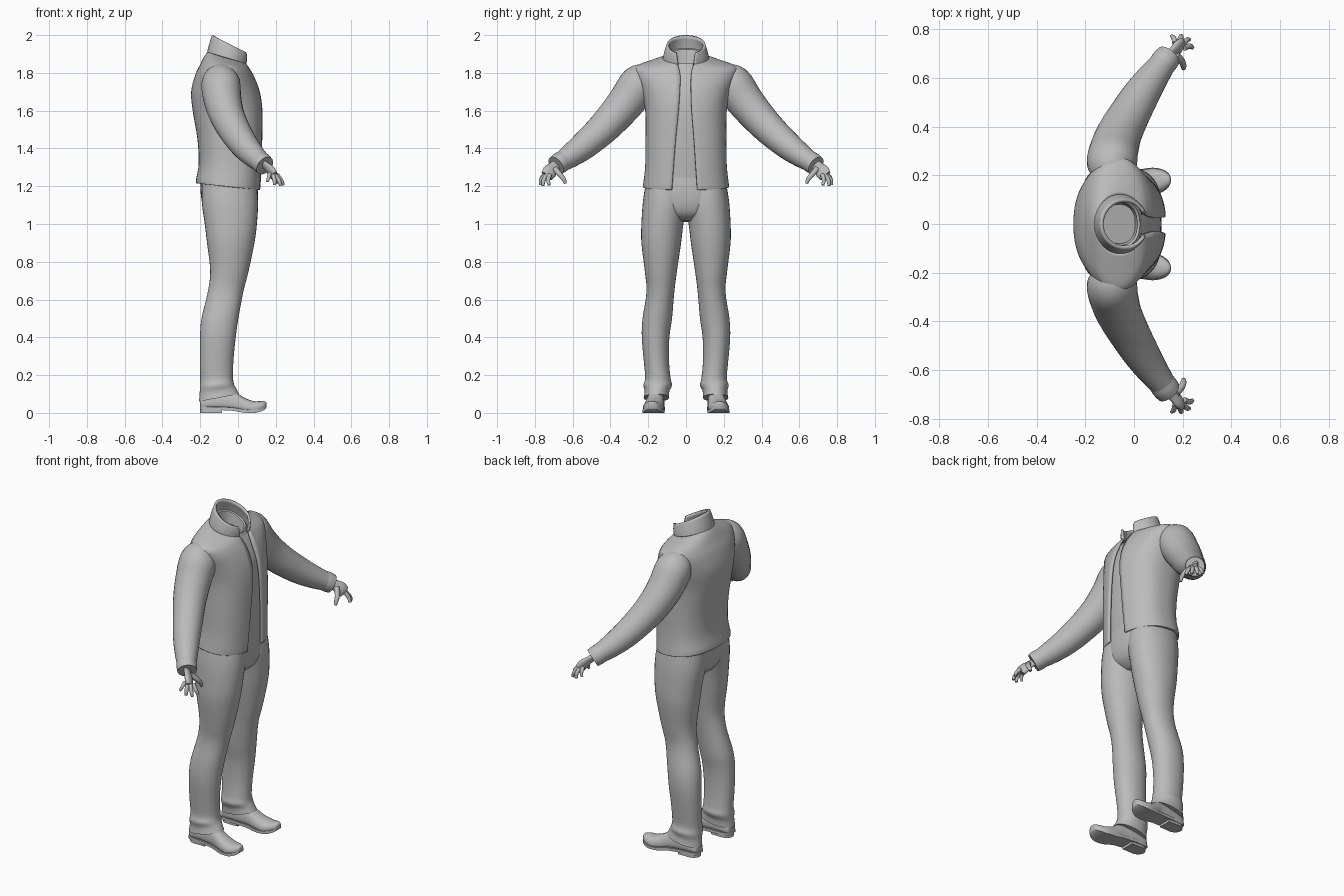
import bpy, bmesh, math
from mathutils import Vector

mat = bpy.data.materials.new("plain grey")
mat.diffuse_color = (0.5, 0.5, 0.5, 1)


def smooth_rows(rows, n):
    """Catmull-Rom resampling of rows of numbers, n steps per span."""
    out = []
    for i in range(len(rows) - 1):
        p = [rows[max(i - 1, 0)], rows[i], rows[i + 1], rows[min(i + 2, len(rows) - 1)]]
        for k in range(n):
            t = k / n
            out.append([0.5 * (2 * b + (c - a) * t + (2 * a - 5 * b + 4 * c - d) * t * t
                               + (3 * b - a - 3 * c + d) * t ** 3) for a, b, c, d in zip(*p)])
    return out + [list(rows[-1])]


def loft(name, rings, closed=True, caps=(True, True), thick=0, mirror=False, angle=40):
    """Skin a list of point rings; closed wraps each ring round."""
    bm = bmesh.new()
    vs = [[bm.verts.new((p[0], -p[1] if mirror else p[1], p[2])) for p in r] for r in rings]
    n = len(vs[0])
    for a, b in zip(vs, vs[1:]):
        for i in range(n if closed else n - 1):
            j = (i + 1) % n
            bm.faces.new((a[i], a[j], b[j], b[i]))
    if closed:
        for use, r in zip(caps, (vs[0], vs[-1])):
            if use:
                bm.faces.new(r)
    bmesh.ops.recalc_face_normals(bm, faces=bm.faces)
    if not closed:  # open sheets must face away from the body axis
        f = max(bm.faces, key=lambda q: abs(q.calc_center_median().y))
        if f.normal.y * f.calc_center_median().y < 0:
            bmesh.ops.reverse_faces(bm, faces=bm.faces)
    me = bpy.data.meshes.new(name)
    bm.to_mesh(me)
    bm.free()
    ob = bpy.data.objects.new(name, me)
    bpy.context.collection.objects.link(ob)
    me.materials.append(mat)
    if thick:
        m = ob.modifiers.new("thickness", "SOLIDIFY")
        m.thickness, m.offset = thick, -1
    bpy.ops.object.select_all(action='DESELECT')
    ob.select_set(True)
    bpy.context.view_layer.objects.active = ob
    bpy.ops.object.shade_smooth_by_angle(angle=math.radians(angle))
    return ob


def spow(v, e):
    return math.copysign(abs(v) ** e, v)


def body_ring(zb, zf, xb, xf, y0, y1, n=2.0, gl=0, gr=0, seg=48):
    """Tilted oval: back/front heights, back/front x, y limits, squareness, front gaps."""
    cx, cy, rx, ry = (xb + xf) / 2, (y0 + y1) / 2, (xf - xb) / 2, (y1 - y0) / 2
    gap = gl > 0
    a0 = math.asin((gr / ry) ** (n / 2)) if gap else 0
    a1 = 2 * math.pi - (math.asin((gl / ry) ** (n / 2)) if gap else 0)
    pts = []
    for i in range(seg):
        a = a0 + (a1 - a0) * i / (seg - 1 if gap else seg)
        c, s = spow(math.cos(a), 2 / n), spow(math.sin(a), 2 / n)
        pts.append((cx + rx * c, cy + ry * s, zb + (zf - zb) * (c + 1) / 2))
    return pts


def tube(name, rows, n=4, seg=20, flat=1.0, flat_axis=None, mirror=False):
    """Tube along rows of x, y, z, radius; flat squashes it along flat_axis."""
    rows = smooth_rows(rows, n)
    P = [Vector(r[:3]) for r in rows]
    rings = []
    for i, p in enumerate(P):
        t = (P[min(i + 1, len(P) - 1)] - P[max(i - 1, 0)]).normalized()
        w = Vector(flat_axis or (0.5, -0.6, 0.62))
        w = (w - t * w.dot(t)).normalized()
        u = t.cross(w)
        r = rows[i][3]
        rings.append([p + u * r * math.cos(a) + w * r * flat * math.sin(a)
                      for a in (2 * math.pi * k / seg for k in range(seg))])
    return loft(name, rings, mirror=mirror)


# Open jacket: back z, front z, back x, front x, half width, squareness, left gap, right gap
jacket = [
    (1.215, 1.18, -.220, .118, .228, 2.4, .075, .060),
    (1.235, 1.20, -.222, .122, .226, 2.4, .074, .059),
    (1.32, 1.30, -.208, .126, .216, 2.4, .067, .052),
    (1.45, 1.45, -.215, .130, .214, 2.4, .055, .042),
    (1.60, 1.60, -.240, .130, .216, 2.4, .040, .030),
    (1.70, 1.70, -.248, .116, .238, 2.3, .033, .026),
    (1.79, 1.78, -.226, .086, .270, 2.2, .030, .026),
    (1.845, 1.82, -.200, .064, .270, 2.0, .036, .032),
    (1.885, 1.84, -.180, .052, .190, 2.0, .042, .040),
    (1.91, 1.85, -.162, .045, .122, 2.0, .046, .044)]


def jacket_ring(r):
    return body_ring(*r[:4], -r[4], r[4], *r[5:], seg=64)


loft("jacket_body", [jacket_ring(r) for r in smooth_rows(jacket, 4)], closed=False, thick=.012)

# Standing collar, open at the front
collar = [(1.895, 1.835, -.166, .050, .124, 2, .044, .042),
          (1.94, 1.875, -.156, .058, .116, 2, .050, .048),
          (2.0, 1.90, -.138, .060, .102, 2, .056, .054)]
loft("collar", [jacket_ring(r) for r in smooth_rows(collar, 3)], closed=False, thick=.014)

# Shirt inside the jacket, ending in a sunken neckline
shirt = [
    (1.22, 1.215, -.195, .098, .205),
    (1.32, 1.32, -.188, .106, .198),
    (1.45, 1.45, -.195, .112, .196),
    (1.60, 1.60, -.218, .112, .196),
    (1.70, 1.70, -.225, .098, .215),
    (1.78, 1.77, -.205, .068, .235),
    (1.84, 1.81, -.180, .045, .215),
    (1.87, 1.83, -.155, .032, .120),
    (1.93, 1.85, -.140, .024, .096)]
rings = [body_ring(*r[:4], -r[4], r[4], 2.3) for r in smooth_rows(shirt, 3)]
rings += [body_ring(1.925, 1.845, -.132, .014, -.088, .088, 2.3),
          body_ring(1.85, 1.80, -.125, .005, -.08, .08, 2.3)]
loft("shirt", rings)

# Hips joining the two legs
hips = [(1.25, 1.25, -.195, .100, -.205, .205), (1.17, 1.17, -.198, .106, -.215, .215),
        (1.10, 1.10, -.186, .100, -.205, .205), (1.05, 1.05, -.155, .080, -.14, .14),
        (1.01, 1.015, -.10, .035, -.05, .05)]
loft("hips", [body_ring(*r, 2.3) for r in smooth_rows(hips, 4)])

# Trouser leg: back z, front z, back x, front x, inner y, outer y
leg = [
    (1.22, 1.22, -.19, .095, .0, .212), (1.12, 1.12, -.192, .106, -.005, .228),
    (1.0, 1.0, -.176, .100, .014, .236), (.9, .9, -.164, .087, .026, .236),
    (.75, .75, -.147, .056, .048, .218), (.64, .64, -.160, .028, .062, .209),
    (.5, .5, -.193, .002, .074, .230), (.4, .4, -.201, -.012, .088, .234),
    (.28, .28, -.202, -.024, .090, .224), (.18, .19, -.200, -.026, .082, .216),
    (.14, .155, -.202, -.022, .074, .226), (.10, .13, -.203, -.010, .088, .219),
    (.06, .10, -.207, .006, .090, .224)]
# Sleeve, cuff and fingers: x, y, z, radius
sleeve = [(-.095, .19, 1.775, .075), (-.092, .245, 1.745, .102), (-.082, .305, 1.66, .100),
          (-.058, .375, 1.575, .092), (-.018, .45, 1.495, .084), (.035, .54, 1.415, .074),
          (.09, .62, 1.355, .061), (.138, .682, 1.315, .048)]
cuff = [(.112, .650, 1.336, .054), (.125, .668, 1.324, .056), (.142, .688, 1.309, .053)]
palm = [(.13, .675, 1.32, .030), (.155, .70, 1.30, .031), (.178, .722, 1.276, .039),
        (.192, .737, 1.254, .034)]
fingers = {
    "little_finger": [(.168, .742, 1.268, .011), (.163, .764, 1.247, .010), (.154, .771, 1.224, .007)],
    "ring_finger": [(.184, .744, 1.262, .012), (.193, .766, 1.234, .011), (.193, .771, 1.206, .008)],
    "middle_finger": [(.198, .737, 1.258, .012), (.217, .755, 1.230, .011), (.226, .757, 1.202, .008)],
    "index_finger": [(.207, .722, 1.260, .012), (.229, .730, 1.232, .011), (.240, .724, 1.206, .008)],
    "thumb": [(.172, .694, 1.292, .016), (.196, .668, 1.262, .014), (.203, .648, 1.238, .012),
              (.203, .638, 1.214, .008)]}
# Shoe: x, bottom z, top z, half width, centre y
shoe = [
    (-.200, .030, .055, .012, .155), (-.190, .025, .090, .036, .155), (-.11, .024, .125, .044, .157),
    (-.03, .020, .118, .046, .162), (.03, .010, .082, .053, .169), (.08, .008, .063, .054, .174),
    (.12, .016, .062, .042, .178), (.143, .028, .061, .024, .180), (.151, .042, .054, .006, .181)]


def shoe_ring(x, z0, z1, w, cy):
    pts = []
    for k in range(24):
        a = 2 * math.pi * k / 24
        s = math.sin(a)
        z = z0 + (z1 - z0) * (.3 + (.7 * s if s > 0 else .3 * spow(s, .5)))
        pts.append((x, cy + w * spow(math.cos(a), .8), z))
    return pts


def sole_ring(x, z0, z1, w, cy):
    return [(x, cy - w, z0), (x, cy + w, z0), (x, cy + w, z1), (x, cy - w, z1)]


for side, mir in (("left", False), ("right", True)):
    loft(side + "_trouser_leg", [body_ring(*r, 2.1, seg=36) for r in smooth_rows(leg, 4)], mirror=mir)
    tube(side + "_sleeve", sleeve, seg=28, mirror=mir)
    tube(side + "_cuff", cuff, seg=28, mirror=mir)
    tube(side + "_palm", palm, flat=.5, mirror=mir)
    for name, rows in fingers.items():
        tube(side + "_" + name, rows, n=3, seg=10, mirror=mir)
    rows = smooth_rows(shoe, 4)
    loft(side + "_shoe", [shoe_ring(*r) for r in rows], mirror=mir)
    # Thin sole following the shoe, and a block heel
    loft(side + "_sole", [sole_ring(x, max(z0 - .009, 0), z0 + .008, w + .003, cy)
                          for x, z0, z1, w, cy in rows], mirror=mir)
    heel = [[(x, y, z) for x, y in
             [(-.085, .118), (-.085, .198)] +
             [(-.155 - .047 * math.sin(t), .157 + .041 * math.cos(t))
              for t in (math.pi * k / 12 for k in range(13))]] for z in (0, .032)]
    loft(side + "_heel", heel, mirror=mir)
